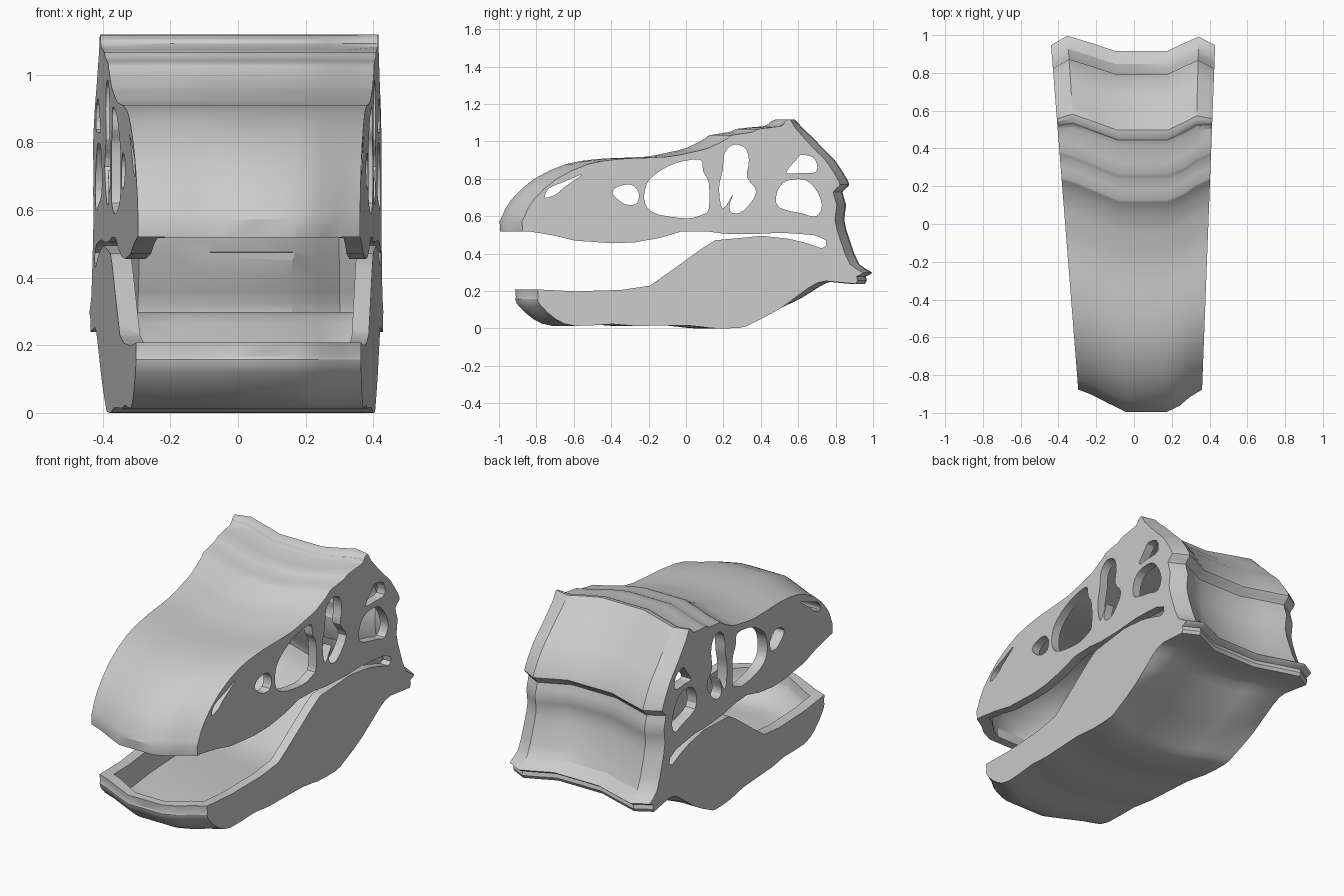
import bpy, bmesh

if "Cube" in bpy.data.objects:
    bpy.data.objects.remove(bpy.data.objects["Cube"])

# Crosswise stations: fraction across, forward shift at the front, shift at the back
STATIONS = [(0, 0, 0), (.1, -.025, .05), (.25, -.075, .01), (.39, -.12, -.03), (.55, -.12, -.03),
            (.71, -.12, -.03), (.82, -.085, .015), (.9, -.04, .045), (1, 0, 0)]


def smooth(pts, n=3):
    """Closed Catmull-Rom curve through the points."""
    out = []
    k = len(pts)
    for i in range(k):
        p0, p1, p2, p3 = (pts[(i + j - 1) % k] for j in range(4))
        for s in range(n):
            t = s / n
            out.append(tuple(.5 * (2 * b + (c - a) * t + (2 * a - 5 * b + 4 * c - d) * t * t
                                   + (3 * b - a - 3 * c + d) * t ** 3)
                             for a, b, c, d in zip(p0, p1, p2, p3)))
    return out


def loft(name, rings):
    """Closed solid through a row of equal rings."""
    bm = bmesh.new()
    vs = [[bm.verts.new(p) for p in r] for r in rings]
    n = len(vs[0])
    for a, b in zip(vs, vs[1:]):
        for i in range(n):
            j = (i + 1) % n
            bm.faces.new((a[i], a[j], b[j], b[i]))
    bm.faces.new(vs[0][::-1])
    bm.faces.new(vs[-1])
    bm.normal_update()
    bmesh.ops.triangulate(bm, faces=bm.faces[:], quad_method='FIXED', ngon_method='EAR_CLIP')
    if bm.calc_volume(signed=True) < 0:
        bmesh.ops.reverse_faces(bm, faces=bm.faces[:])
    me = bpy.data.meshes.new(name)
    bm.to_mesh(me)
    bm.free()
    ob = bpy.data.objects.new(name, me)
    bpy.context.collection.objects.link(ob)
    return ob


def body(name, profile, wall_l=0, wall_r=0):
    """Side profile swept across the tapered, bowed width."""
    rings = []
    for t, front, back in STATIONS:
        ring = []
        for y, z in profile:
            b = min(1, max(0, (y - .45) / .15))
            xl, xr = -.365 - .079 * y + wall_l, .394 + .038 * y - wall_r
            ring.append((xl + (xr - xl) * t, y + front * (1 - b) + back * b, z))
        rings.append(ring)
    return loft(name, rings)


def cut(target, cutter):
    """Subtract the cutter; change solver if the first one loses the body."""
    cutter.hide_render = True
    bpy.context.view_layer.objects.active = target
    length = target.dimensions.y if len(target.data.vertices) else 0
    before = target.data.copy()
    for solver in ('EXACT', 'MANIFOLD'):
        m = target.modifiers.new("cut", 'BOOLEAN')
        m.operation = 'DIFFERENCE'
        m.solver = solver
        m.object = cutter
        bpy.ops.object.modifier_apply(modifier=m.name)
        ys = [v.co.y for v in target.data.vertices]
        xs = [v.co.x for v in target.data.vertices]
        if ys and max(ys) - min(ys) > 1.9 and max(xs) < .5:
            break
        if solver == 'EXACT':
            target.data = before.copy()
    bpy.data.objects.remove(cutter)


# Outer profile: snout, roof, back of head, jaw underside, chin
outer = [(-.88, .52), (-.87, .6), (-.82, .69), (-.7, .8), (-.53, .88), (-.38, .905), (-.28, .912),
         (-.1, .92), (.02, .943), (.12, .968), (.22, 1.02), (.24, 1.035), (.35, 1.052), (.38, 1.068),
         (.5, 1.083), (.52, 1.105), (.55, 1.12), (.58, 1.07), (.68, .96), (.74, .9), (.81, .79),
         (.81, .76), (.78, .73), (.8, .66), (.79, .58), (.82, .47), (.87, .345), (.94, .3),
         (.905, .28), (.9, .24), (.74, .255), (.65, .22), (.5, .11), (.35, .03), (.28, .005),
         (.13, 0.003), (0, .018), (-.28, .015), (-.4, .025), (-.6, .015), (-.7, .05), (-.78, .12),
         (-.8, .16), (-.8, .21)]
skull = body("skull_shell", smooth(outer, 2))

# Hollow inside
inner = [(-.83, .52), (-.82, .6), (-.77, .67), (-.66, .76), (-.48, .83), (-.3, .866), (-.08, .876),
         (.05, .905), (.2, .97), (.35, 1.005), (.5, 1.035), (.57, 1.0), (.66, .92), (.72, .84),
         (.75, .76), (.735, .66), (.74, .56), (.77, .46), (.81, .36), (.83, .3), (.74, .3),
         (.63, .265), (.5, .165), (.35, .08), (.2, .05), (0, .06), (-.4, .07), (-.6, .062),
         (-.68, .09), (-.74, .15), (-.755, .21)]
cut(skull, body("hollow", smooth(inner, 2), .06, .05))


def cut_through(name, pts):
    cut(skull, loft(name, [[(x, y, z) for y, z in pts] for x in (-.7, .7)]))


# Open mouth
cut_through("mouth", [(-1.2, .52), (-.85, .521), (-.72, .5), (-.6, .471), (-.4, .457), (-.28, .462),
                      (-.15, .485), (-.03, .52), (.1, .521), (.2, .508), (.35, .506), (.5, .513),
                      (.6, .507), (.68, .5), (.74, .475), (.745, .445), (.72, .43), (.64, .457), (.55, .48),
                      (.4, .497), (.3, .487), (.15, .473), (.08, .43), (-.1, .3), (-.2, .23),
                      (-.35, .208), (-.6, .2), (-.8, .21), (-1.2, .21)])

# Side openings
openings = {
    "nostril": [(-.76, .7), (-.74, .75), (-.66, .785), (-.57, .823), (-.58, .81), (-.66, .755), (-.7, .72)],
    "small_opening": [(-.4, .73), (-.37, .76), (-.3, .77), (-.26, .73), (-.27, .67), (-.33, .665), (-.38, .7)],
    "large_opening": [(-.23, .72), (-.2, .8), (-.1, .87), (0, .9), (.075, .9), (.085, .84), (.115, .78),
                      (.115, .64), (.08, .61), (0, .59), (-.15, .61), (-.215, .65)],
    "eye_opening": [(.2, .94), (.25, .985), (.31, .965), (.33, .9), (.32, .81), (.37, .73), (.3, .63),
                    (.24, .62), (.225, .66), (.245, .72), (.19, .64), (.17, .75), (.19, .85)],
    "rear_upper_opening": [(.53, .835), (.58, .9), (.61, .93), (.68, .91), (.69, .84), (.6, .832)],
    "rear_lower_opening": [(.53, .79), (.63, .795), (.69, .74), (.72, .66), (.69, .6), (.62, .615),
                           (.49, .65), (.48, .73)],
}
for key, pts in openings.items():
    cut_through(key, smooth(pts))

# Centre the length and rest it on the ground
vs = skull.data.vertices
ys = [v.co.y for v in vs]
mid, low = (max(ys) + min(ys)) / 2, min(v.co.z for v in vs)
for v in vs:
    v.co.y -= mid
    v.co.z -= low

bpy.ops.object.select_all(action='DESELECT')
skull.select_set(True)
bpy.context.view_layer.objects.active = skull
bpy.ops.object.shade_smooth_by_angle(angle=0.5)
